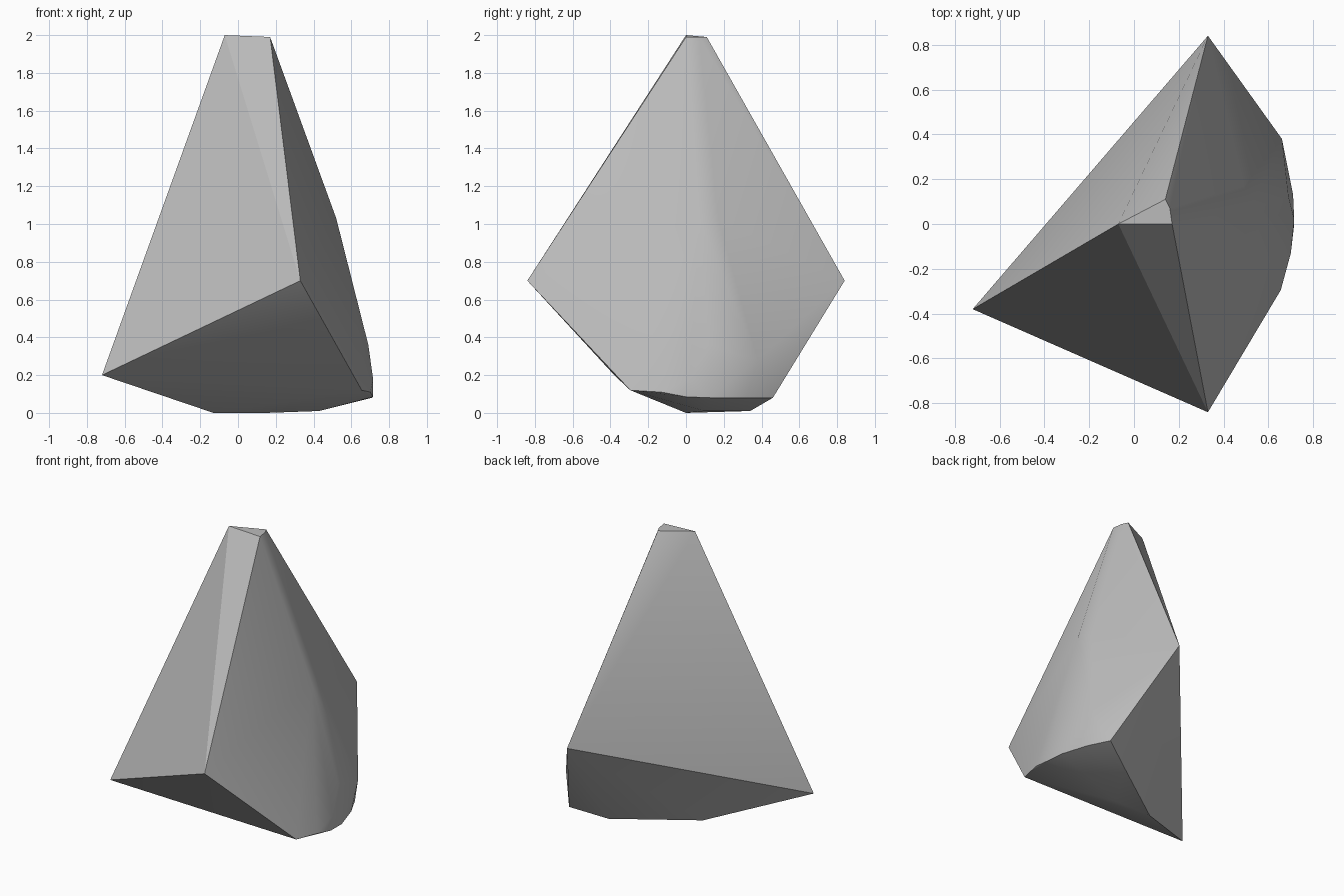
import bpy
import bmesh
import math

cube = bpy.data.objects.get("Cube")
if cube:
    bpy.data.objects.remove(cube, do_unlink=True)

# Stone colour
stone = bpy.data.materials.new("stone_grey")
stone.use_nodes = True
colour = (0.5, 0.5, 0.5, 1)
stone.diffuse_color = colour
bsdf = next(n for n in stone.node_tree.nodes if n.type == "BSDF_PRINCIPLED")
bsdf.inputs["Base Color"].default_value = colour
bsdf.inputs["Roughness"].default_value = 0.9

# Corners of the chipped rock, level by level
tip = [(-.07, 0, 2), (.17, 0, 1.99), (.16, .07, 1.99), (.14, .11, 1.99)]
shoulders = [(-.72, -.38, .2), (.33, -.84, .7), (.33, .84, .7)]
worn_side = [(.52, .07, 1.03), (.49, .17, 1.03), (.69, .12, .36),
             (.66, .38, .28), (.715, .02, .18)]
lower_rim = [(.655, -.295, .12), (.7, -.13, .11), (.715, 0, .085),
             (.71, .13, .08), (.65, .32, .08), (.58, .46, .08)]
base = [(-.13, 0, 0), (.15, 0, 0), (.43, .1, .01), (.36, .34, .01)]

# Wrap the corners in a convex shell
bm = bmesh.new()
for corner in tip + shoulders + worn_side + lower_rim + base:
    bm.verts.new(corner)
bmesh.ops.convex_hull(bm, input=bm.verts[:])
bmesh.ops.delete(bm, geom=[v for v in bm.verts if not v.link_faces], context="VERTS")
bmesh.ops.recalc_face_normals(bm, faces=bm.faces[:])
mesh = bpy.data.meshes.new("rock")
bm.to_mesh(mesh)
bm.free()
mesh.materials.append(stone)

rock = bpy.data.objects.new("rock", mesh)
bpy.context.collection.objects.link(rock)

# Soften the worn side, keep the chipped edges sharp
bpy.ops.object.select_all(action="DESELECT")
rock.select_set(True)
bpy.context.view_layer.objects.active = rock
bpy.ops.object.shade_smooth_by_angle(angle=math.radians(30))
